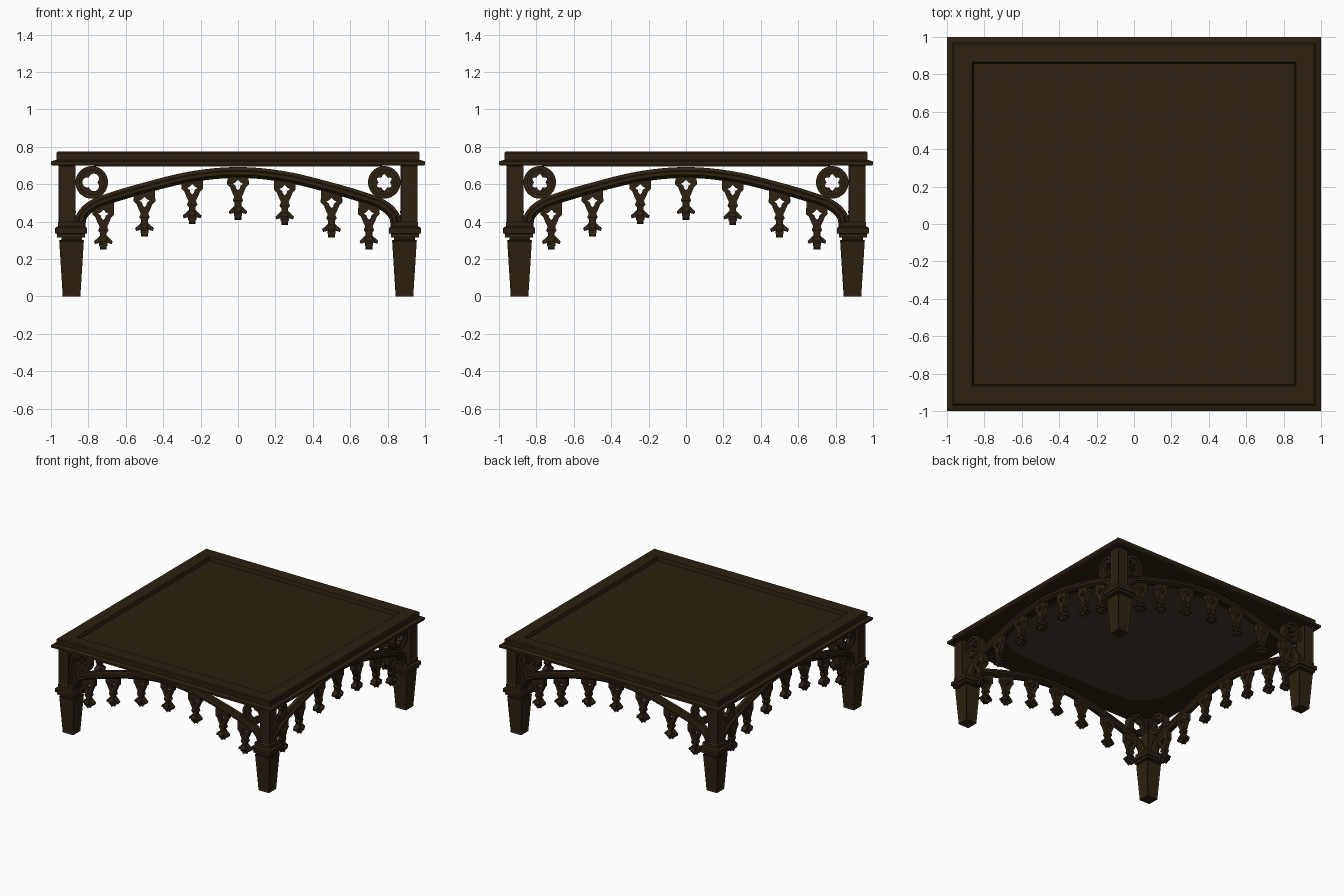
import bpy, bmesh, math
from math import sin, cos, pi

if "Cube" in bpy.data.objects:
    bpy.data.objects.remove(bpy.data.objects["Cube"])


def material(name, rgb):
    m = bpy.data.materials.new(name)
    m.diffuse_color = (*rgb, 1)
    m.use_nodes = True
    m.node_tree.nodes["Principled BSDF"].inputs["Base Color"].default_value = m.diffuse_color
    return m


WOOD = material("dark_oak", (0.026, 0.0155, 0.0055))
UNDER = material("underside_brown", (0.06, 0.038, 0.023))


def finish(bm, name, mat=WOOD, smooth=False):
    bmesh.ops.recalc_face_normals(bm, faces=bm.faces)
    me = bpy.data.meshes.new(name)
    bm.to_mesh(me)
    bm.free()
    me.materials.append(mat)
    if smooth:
        me.shade_smooth()
        me.set_sharp_from_angle(angle=math.radians(35))
    return me


def place(me, name, k=0):
    """Place a mesh on side k by quarter turns about the centre."""
    ob = bpy.data.objects.new(name, me)
    ob.rotation_euler[2] = k * pi / 2
    bpy.context.collection.objects.link(ob)
    return ob


def loft(bm, loops, cap=True, closed=False):
    rings = [[bm.verts.new(p) for p in lp] for lp in loops]
    n = len(rings[0])
    pairs = list(zip(rings, rings[1:])) + ([(rings[-1], rings[0])] if closed else [])
    faces = [bm.faces.new((a[i], a[(i + 1) % n], b[(i + 1) % n], b[i]))
             for a, b in pairs for i in range(n)]
    if cap and not closed:
        bm.faces.new(rings[0][::-1])
        bm.faces.new(rings[-1])
    return faces


def square(z, h, c=0.0):
    return [(-c + sx * h, -c + sy * h, z) for sx, sy in ((-1, -1), (1, -1), (1, 1), (-1, 1))]


def extrude(bm, pts, half, cross=False):
    """Extrude an x,z outline to both sides of y (or of x when cross)."""
    def at(s):
        return [(s * half, x, z) if cross else (x, s * half, z) for x, z in pts]
    loft(bm, [at(-1), at(1)])


# table top: stepped edge and recessed centre panel
bm = bmesh.new()
loft(bm, [square(z, h) for z, h in (
    (.70, .99), (.704, 1.0), (.722, 1.0), (.727, .985), (.73, .97), (.768, .97),
    (.775, .963), (.775, .865), (.745, .858))])
place(finish(bm, "table_top"), "table_top")

# lighter panel under the top
bm = bmesh.new()
outline = []
for i in range(48):
    a = 2 * pi * i / 48
    r = .77 / (abs(cos(a)) ** 6 + abs(sin(a)) ** 6) ** (1 / 6)
    outline.append((r * cos(a), r * sin(a)))
loft(bm, [[(x, y, z) for x, y in outline] for z in (.695, .701)])
place(finish(bm, "under_panel", UNDER), "under_panel")

# leg: tapered foot, moulded collar, upper post, sunk panels
bm = bmesh.new()
faces = loft(bm, [square(*l) for l in (
    (0, .047, .89), (.30, .066, .89), (.304, .055, .89), (.314, .055, .89),
    (.315, .075, .893), (.335, .075, .893), (.336, .085, .893), (.366, .085, .893),
    (.37, .08, .893), (.375, .07, .893), (.398, .07, .893), (.40, .045, .915), (.703, .045, .915))])
tall = [f for f in faces if f.calc_area() > .02]
bm.normal_update()
bmesh.ops.recalc_face_normals(bm, faces=bm.faces)
bmesh.ops.inset_individual(bm, faces=tall, thickness=.014, depth=-.006)
leg = finish(bm, "leg")

# arch: moulded section swept along a depressed arch
Y = -.905
half_path = [(-.845, .37), (-.835, .43), (-.785, .482), (-.70, .52), (-.5, .58), (-.25, .64)]
path = half_path + [(0, .663)] + [(-x, z) for x, z in reversed(half_path)]


def spline(p, steps):
    p = [p[0]] + p + [p[-1]]
    out = []
    for i in range(1, len(p) - 2):
        for s in range(steps):
            t = s / steps
            out.append(tuple(.5 * (2 * b + (c - a) * t + (2 * a - 5 * b + 4 * c - d) * t * t
                                   + (3 * b - a - 3 * c + d) * t ** 3)
                             for a, b, c, d in zip(*p[i - 1:i + 3])))
    return out + [p[-1]]


section = [(.029, -.016), (.029, .016), (.012, .022), (.006, .036), (-.012, .036), (-.029, .014),
           (-.029, -.014), (-.012, -.036), (.006, -.036), (.012, -.022)]
pts = spline(path, 6)
loops = []
for i, (x, z) in enumerate(pts):
    a, b = pts[max(i - 1, 0)], pts[min(i + 1, len(pts) - 1)]
    dx, dz = b[0] - a[0], b[1] - a[1]
    l = math.hypot(dx, dz)
    loops.append([(x - dz / l * n, Y + w, z + dx / l * n) for n, w in section])
bm = bmesh.new()
loft(bm, loops)
arch = finish(bm, "arch", smooth=True)

# pendant: pierced bracket with a leaf finial, and crossing leaves
finial = [(.02, -.105), (.028, -.125), (.012, -.147), (.03, -.165), (.05, -.183),
          (.045, -.198), (.022, -.192), (.022, -.207), (0, -.228)]
bracket = [(0, .03), (.056, .03), (.058, -.04), (.042, -.055), (.03, -.085)]
hole = [(0, -.07), (.01, -.06), (.013, -.046), (.028, -.036), (.013, -.028), (0, -.014)]
bm = bmesh.new()
for s in (1, -1):
    extrude(bm, [(s * x, z) for x, z in bracket + finial + hole], .02)
    extrude(bm, [(s * x * .8, z) for x, z in [(0, -.105)] + finial], .018, cross=True)
pendant = finish(bm, "pendant")


# trefoil roundel: outer ring and pierced tracery
def ring(bm, inner, outer, half):
    n = 48
    prof = [(0, -half), (1, -half), (1, half), (0, half)]
    loops = []
    for i in range(n):
        a = 2 * pi * i / n
        r0 = inner(a)
        loops.append([((r0 + (outer - r0) * t) * cos(a), y, (r0 + (outer - r0) * t) * sin(a))
                      for t, y in prof])
    loft(bm, loops, closed=True)


def trefoil(a):
    f = (a + pi / 3) % (2 * pi / 3) - pi / 3
    return .023 * cos(f) + math.sqrt(.027 ** 2 - (.023 * sin(f)) ** 2)


bm = bmesh.new()
ring(bm, lambda a: .066, .087, .03)
ring(bm, trefoil, .07, .016)
roundel = finish(bm, "roundel", smooth=True)

# repeat every part on the four sides
drops = [(-.72, .25), (-.5, .32), (-.245, .388), (0, .41), (.25, .382), (.5, .315), (.70, .252)]
for k, side in enumerate(("front", "right", "back", "left")):
    place(leg, side + "_leg", k)
    place(arch, side + "_arch", k)
    c, s = cos(k * pi / 2), sin(k * pi / 2)

    def hang(me, name, x, z, turn=0):
        ob = place(me, name, k)
        ob.rotation_euler = (0, turn, k * pi / 2)
        ob.location = (c * x - s * Y, s * x + c * Y, z)

    for i, (x, z) in enumerate(drops):
        if k > 1:
            x, z = -x, z
        hang(pendant, f"{side}_pendant_{i + 1}", x, z + .228)
    for j, x in enumerate((-.782, .782)):
        flip = pi if (k, j) in ((2, 0), (3, 0), (3, 1)) else 0
        hang(roundel, f"{side}_roundel_{j + 1}", x, .61, (pi if j == 0 else 0) + flip)
